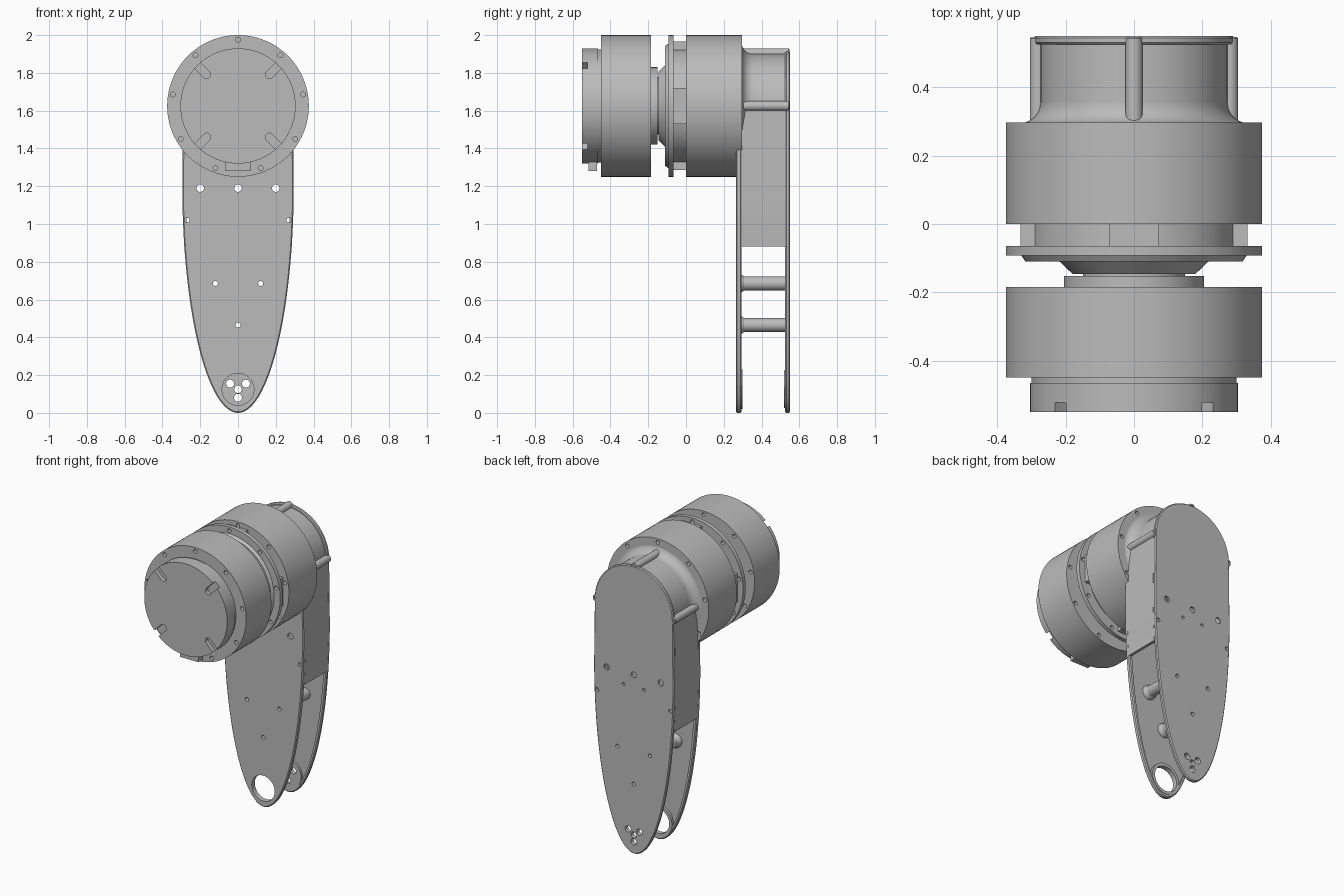
import bpy, bmesh
from math import sin, cos, pi, radians

if "Cube" in bpy.data.objects:
    bpy.data.objects.remove(bpy.data.objects["Cube"], do_unlink=True)

AXIS = 1.625      # height of the motor axis
FOOT = 0.125      # height of the lower pivot
GREY = (0.5, 0.5, 0.5, 1)

metal = bpy.data.materials.new("grey_metal")
metal.use_nodes = True
metal.diffuse_color = GREY
metal.node_tree.nodes["Principled BSDF"].inputs["Base Color"].default_value = GREY


def finish(bm, name):
    bmesh.ops.recalc_face_normals(bm, faces=bm.faces)
    mesh = bpy.data.meshes.new(name)
    bm.to_mesh(mesh)
    bm.free()
    mesh.materials.append(metal)
    ob = bpy.data.objects.new(name, mesh)
    bpy.context.collection.objects.link(ob)
    return ob


def add_prism(bm, pts, y0, y1):
    """Closed (x, z) outline extruded along y."""
    a = [bm.verts.new((x, y0, z)) for x, z in pts]
    b = [bm.verts.new((x, y1, z)) for x, z in pts]
    bm.faces.new(a)
    bm.faces.new(b[::-1])
    for i in range(len(a)):
        j = (i + 1) % len(a)
        bm.faces.new((a[i], a[j], b[j], b[i]))


def prism(name, pts, y0, y1):
    bm = bmesh.new()
    add_prism(bm, pts, y0, y1)
    return finish(bm, name)


def circle(x, z, r, n=24):
    return [(x + r * cos(2 * pi * i / n), z + r * sin(2 * pi * i / n)) for i in range(n)]


def lathe(name, profile, x=0, z=AXIS, n=96):
    """Solid of revolution about a y axis, profile given as (y, radius)."""
    bm = bmesh.new()
    rings = [[bm.verts.new((px, y, pz)) for px, pz in circle(x, z, r, n)] for y, r in profile]
    for a, b in zip(rings, rings[1:]):
        for i in range(n):
            j = (i + 1) % n
            bm.faces.new((a[i], a[j], b[j], b[i]))
    bm.faces.new(rings[0])
    bm.faces.new(rings[-1])
    return finish(bm, name)


def rect(x0, x1, z0, z1):
    return [(x0, z0), (x1, z0), (x1, z1), (x0, z1)]


def apply(ob, mod):
    bpy.ops.object.select_all(action='DESELECT')
    bpy.context.view_layer.objects.active = ob
    ob.select_set(True)
    bpy.ops.object.modifier_apply(modifier=mod.name)


def cut(ob, shapes):
    """Subtract prisms given as (outline, y0, y1)."""
    bm = bmesh.new()
    for s in shapes:
        add_prism(bm, *s)
    cutter = finish(bm, "cutter")
    cutter.hide_render = True
    mod = ob.modifiers.new("cut", 'BOOLEAN')
    mod.operation, mod.solver, mod.object = 'DIFFERENCE', 'EXACT', cutter
    apply(ob, mod)
    bpy.data.objects.remove(cutter, do_unlink=True)


def bolt_ring(y0, y1):
    return [(circle(0.35 * sin(radians(a)), AXIS + 0.35 * cos(radians(a)), 0.013, 16), y0, y1)
            for a in range(0, 360, 40)]


def outline(r_top, inset=0.0):
    """Leg outline: half ellipse below, straight flanks, round top."""
    low = [((0.295 - inset) * cos(t), 1.2 + (1.2 - inset) * sin(t))
           for t in (-pi + pi * i / 64 for i in range(65))]
    top = [((r_top - inset) * cos(pi * i / 40), AXIS + (r_top - inset) * sin(pi * i / 40))
           for i in range(41)]
    return low + [(0.29 - inset, 1.6)] + top + [(inset - 0.29, 1.6)]


# Front motor with stepped end cap
cap = lathe("motor_end_cap", [(-0.55, 0.305), (-0.465, 0.305), (-0.465, 0.3), (-0.44, 0.3)])
slots = []
for k in range(4):
    a = pi / 4 + k * pi / 2
    local = [(0.235 + 0.022 * cos(t), 0.022 * sin(t)) for t in
             (pi / 2 + pi * i / 10 for i in range(11))] + [(0.33, -0.022), (0.33, 0.022)]
    slots.append(([(u * cos(a) - v * sin(a), AXIS + u * sin(a) + v * cos(a)) for u, v in local],
                  -0.57, -0.522))
cut(cap, slots)
prism("cable_connector", rect(-0.068, 0.068, 1.28, 1.335), -0.515, -0.47)
front_motor = lathe("front_motor_body", [(-0.45, 0.375), (-0.185, 0.375)])
cut(front_motor, bolt_ring(-0.47, -0.39) + bolt_ring(-0.24, -0.17))

# Coupling: output disc, cone and flange between the motors
lathe("output_disc", [(-0.19, 0.205), (-0.152, 0.205), (-0.152, 0.15), (-0.14, 0.15)])
flange = lathe("coupling_flange", [(-0.146, 0.18), (-0.11, 0.218), (-0.11, 0.318), (-0.092, 0.33),
                                   (-0.092, 0.375), (-0.065, 0.375), (-0.065, 0.305), (0.01, 0.305)])
cut(flange, bolt_ring(-0.11, -0.05))
for name, box in (("top_spacer", rect(-0.072, 0.072, 1.9, 1.965)),
                  ("bottom_spacer", rect(-0.072, 0.072, 1.285, 1.35)),
                  ("left_spacer", rect(0.28, 0.332, 1.53, 1.72)),
                  ("right_spacer", rect(-0.332, -0.28, 1.53, 1.72))):
    prism(name, box, -0.07, 0.005)

# Rear motor and its fillet into the housing
rear_motor = lathe("rear_motor_body", [(0, 0.375), (0.297, 0.375)])
cut(rear_motor, bolt_ring(-0.02, 0.06) + bolt_ring(0.24, 0.32))
lathe("housing_fillet", [(0.29, 0.335)] +
      [(0.355 - 0.06 * cos(t), 0.335 - 0.06 * sin(t)) for t in (pi / 16 * i for i in range(9))])

# Housing wall, open at the bottom
outer = [p for p in outline(0.275) if p[1] > 0.88]
inner = [p for p in outline(0.275, 0.02) if p[1] > 0.88]


def open_path(pts):
    """Rotate the loop so that it starts at the lower right end, with ends level."""
    k = next(i for i, p in enumerate(pts) if p[0] > 0)
    pts = pts[k:] + pts[:k]
    return [(pts[0][0], 0.88)] + pts + [(pts[-1][0], 0.88)]


prism("housing_wall", open_path(outer) + open_path(inner)[::-1], 0.29, 0.53)

# Screw holes shared by both leg plates
STANDOFFS = [(-0.12, 0.685), (0.12, 0.685), (0, 0.465)]
holes = [(x, 1.19, 0.02) for x in (-0.2, 0, 0.2)] + [(x, 1.02, 0.013) for x in (-0.27, 0.27)]
holes += [(x, z, 0.013) for x, z in STANDOFFS]
pivot_holes = [(-0.042, 0.155, 0.021), (0.042, 0.155, 0.021), (0, 0.125, 0.02), (0, 0.08, 0.021)]
back_holes = holes + pivot_holes + [(-0.075, 1.11, 0.01), (0.075, 1.11, 0.01)]


def drill(ob, spec):
    cut(ob, [(circle(x, z, r), 0.2, 0.6) for x, z, r in spec])


def plate(name, y0, y1, recess):
    ob = prism(name, outline(0.29), y0, y1)
    mod = ob.modifiers.new("edge", 'BEVEL')
    mod.width, mod.limit_method, mod.angle_limit = 0.006, 'ANGLE', radians(60)
    apply(ob, mod)
    cut(ob, [(outline(0.29, 0.022), *recess)])
    return ob


# Leg plates with raised rims on the inside
front_plate = plate("front_leg_plate", 0.265, 0.295, (0.281, 0.31))
drill(front_plate, holes + [(0, FOOT, 0.085)])
back_plate = plate("back_leg_plate", 0.525, 0.55, (0.51, 0.536))
drill(back_plate, back_holes)

# Lower pivot rings
ring = lathe("front_pivot_ring", [(0.272, 0.105), (0.298, 0.105)], z=FOOT, n=48)
drill(ring, [(0, FOOT, 0.085)])
pad = lathe("back_pivot_pad", [(0.52, 0.1), (0.54, 0.1)], z=FOOT, n=48)
drill(pad, pivot_holes)

# Tubular standoffs between the plates
for x, z in STANDOFFS:
    tube = lathe("standoff", [(0.275, 0.048), (0.295, 0.046), (0.308, 0.037), (0.54, 0.037)], x, z, 32)
    drill(tube, [(x, z, 0.013)])

# Screw bosses around the housing
for x, z in ((0, AXIS + 0.28), (0.28, AXIS), (-0.28, AXIS)):
    boss = lathe("screw_boss", [(0.297, 0.025), (0.543, 0.025), (0.548, 0.021)], x, z, 32)
    cut(boss, [(circle(x, z, 0.012, 16), 0.53, 0.56)])

# Smooth the round surfaces, keep hard edges
bpy.ops.object.select_all(action='DESELECT')
for ob in bpy.context.collection.objects:
    if ob.type == 'MESH' and ob.data.materials and ob.data.materials[0] == metal:
        ob.select_set(True)
        bpy.context.view_layer.objects.active = ob
bpy.ops.object.shade_smooth_by_angle(angle=radians(30))
